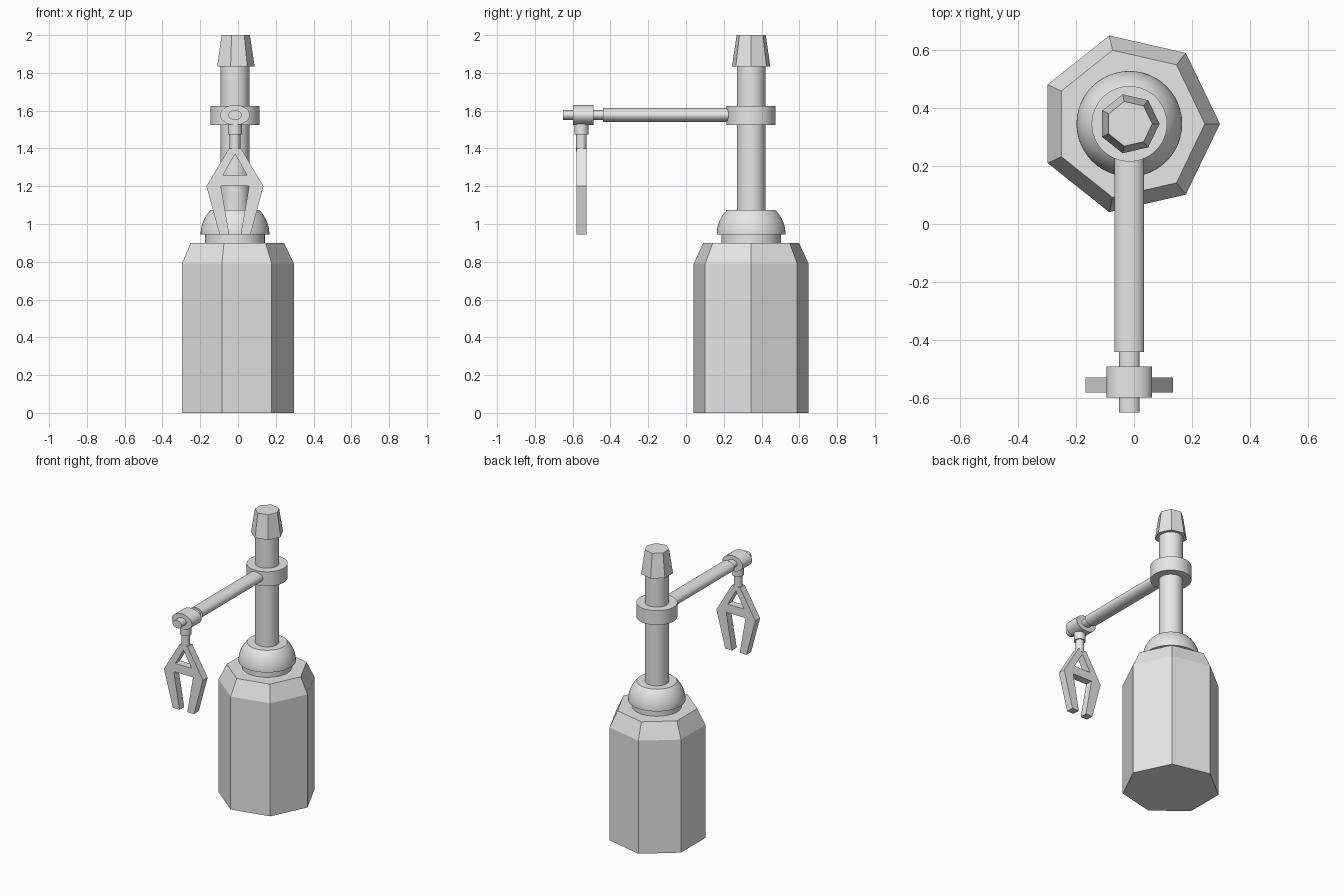
import bpy, bmesh, math
from mathutils import Matrix

if "Cube" in bpy.data.objects:
    bpy.data.objects.remove(bpy.data.objects["Cube"])

# Single grey material
grey = bpy.data.materials.new("plain grey")
grey.use_nodes = True
GREY = (0.8, 0.8, 0.8, 1)
grey.diffuse_color = GREY
grey.node_tree.nodes["Principled BSDF"].inputs["Base Color"].default_value = GREY

CX, CY = -0.016, 0.345      # pole axis
ARM_Z, CLAW_Y = 1.577, -0.554


def finish(name, bm, smooth):
    bmesh.ops.recalc_face_normals(bm, faces=bm.faces)
    mesh = bpy.data.meshes.new(name)
    bm.to_mesh(mesh)
    bm.free()
    mesh.materials.append(grey)
    obj = bpy.data.objects.new(name, mesh)
    bpy.context.collection.objects.link(obj)
    if smooth:
        bpy.ops.object.select_all(action='DESELECT')
        obj.select_set(True)
        bpy.context.view_layer.objects.active = obj
        bpy.ops.object.shade_smooth_by_angle(angle=math.radians(30))
    return obj


def lathe(name, profile, x, y, sides=48, smooth=True):
    """Stack of rings given as (radius, z), capped at both ends."""
    bm = bmesh.new()
    rings = []
    for r, z in profile:
        angles = [math.tau * i / sides for i in range(sides)]
        rings.append([bm.verts.new((x + r * math.cos(a), y + r * math.sin(a), z)) for a in angles])
    for low, high in zip(rings, rings[1:]):
        for i in range(sides):
            j = (i + 1) % sides
            bm.faces.new((low[i], low[j], high[j], high[i]))
    bm.faces.new(rings[0])
    bm.faces.new(rings[-1])
    return finish(name, bm, smooth)


def oval_rod(name, half_x, half_z, y0, y1):
    """Horizontal rod along y with an oval section."""
    bm = bmesh.new()
    place = (Matrix.Translation((CX, (y0 + y1) / 2, ARM_Z))
             @ Matrix.Diagonal((half_x, 1, half_z, 1))
             @ Matrix.Rotation(math.pi / 2, 4, 'X'))
    bmesh.ops.create_cone(bm, cap_ends=True, segments=40, radius1=1, radius2=1,
                          depth=y1 - y0, matrix=place)
    return finish(name, bm, True)


# Seven-sided base with a chamfered top
lathe("base", [(0.312, 0), (0.312, 0.79), (0.26, 0.9)], CX, CY, 7, False)

# Neck, cut dome, pole, collar
lathe("neck", [(0.158, 0.89), (0.158, 0.95)], CX, CY)
R = 0.182
dome = [(R * math.cos(t), 0.945 + R * math.sin(t))
        for t in (math.radians(45.5) * i / 10 for i in range(11))]
lathe("dome", dome, CX, CY)
lathe("pole", [(0.076, 1.06), (0.076, 1.85)], CX, CY)
lathe("collar", [(0.13, 1.525), (0.13, 1.625)], CX, CY)

# Seven-sided tapered cap
lathe("cap", [(0.104, 1.835), (0.079, 2.0)], CX, CY, 7, False)

# Telescoping arm and end fitting
oval_rod("arm", 0.051, 0.037, -0.44, 0.25)
oval_rod("arm_inner_rod", 0.035, 0.026, -0.65, -0.42)
oval_rod("arm_fitting", 0.078, 0.053, -0.597, -0.491)

# Hanger below the fitting
lathe("hanger_socket", [(0.037, 1.475), (0.037, 1.56)], CX, CLAW_Y, 32)
lathe("hanger_pin", [(0.028, 1.385), (0.028, 1.48)], CX, CLAW_Y, 32)

# Claw: mirrored flat outline, thickened along y
half_outlines = [
    [(0, 1.4), (0.032, 1.4), (0.151, 1.2), (0.063, 1.26), (0, 1.37)],
    [(0, 1.26), (0.063, 1.26), (0.151, 1.2), (0.075, 1.2), (0, 1.2)],
    [(0.075, 1.2), (0.151, 1.2), (0.082, 0.945), (0.03, 0.945)],
]
bm = bmesh.new()
for side in (1, -1):
    for outline in half_outlines:
        points = outline[::side]
        bm.faces.new([bm.verts.new((CX + side * x, CLAW_Y - 0.026, z)) for x, z in points])
bmesh.ops.remove_doubles(bm, verts=bm.verts, dist=0.0005)
front = bm.faces[:]
back = bmesh.ops.extrude_face_region(bm, geom=front, use_keep_orig=True)
moved = [g for g in back["geom"] if isinstance(g, bmesh.types.BMVert)]
bmesh.ops.translate(bm, verts=moved, vec=(0, 0.052, 0))
finish("claw", bm, False)
